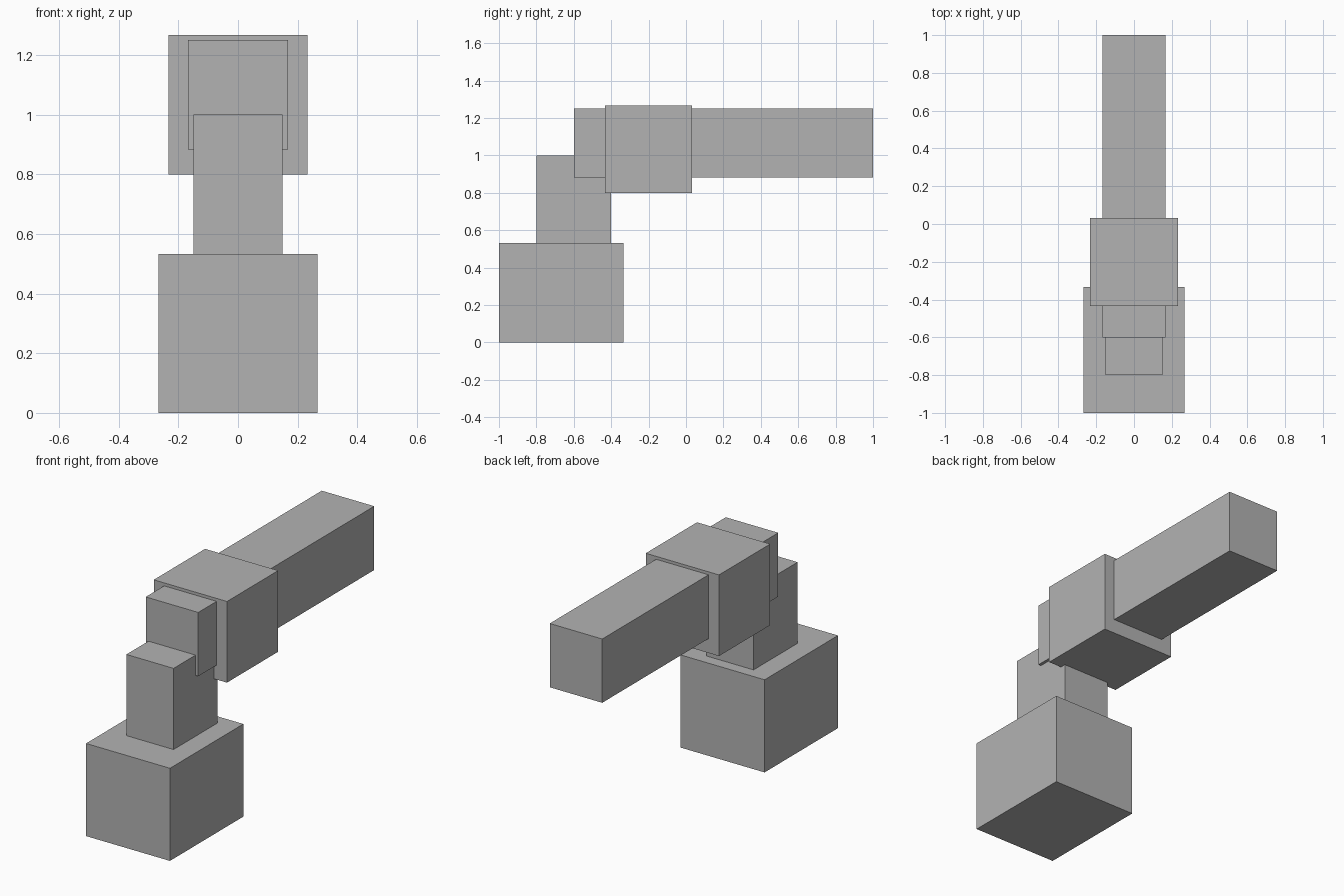
import bpy

if "Cube" in bpy.data.objects:
    bpy.data.objects.remove(bpy.data.objects["Cube"])

grey = bpy.data.materials.new("plain grey")
grey.diffuse_color = (0.45, 0.45, 0.45, 1)
grey.use_nodes = True
grey.node_tree.nodes["Principled BSDF"].inputs["Base Color"].default_value = grey.diffuse_color


def box(name, half_width, y0, y1, z0, z1):
    """Box centred on x = 0, spanning the given y and z ranges."""
    bpy.ops.mesh.primitive_cube_add(size=1, location=(0, (y0 + y1) / 2, (z0 + z1) / 2))
    ob = bpy.context.object
    ob.name = name
    # Scale the mesh itself so the object keeps unit scale
    for v in ob.data.vertices:
        v.co.x *= 2 * half_width
        v.co.y *= y1 - y0
        v.co.z *= z1 - z0
    ob.data.materials.append(grey)
    return ob


# Heavy foot block
box("base", 0.267, -1.0, -0.333, 0.0, 0.533)
# Upright post on the base
box("post", 0.15, -0.8, -0.4, 0.533, 1.0)
# Long horizontal arm
box("arm", 0.167, -0.6, 1.0, 0.883, 1.25)
# Thick collar around the arm
box("collar", 0.233, -0.433, 0.033, 0.8, 1.267)
